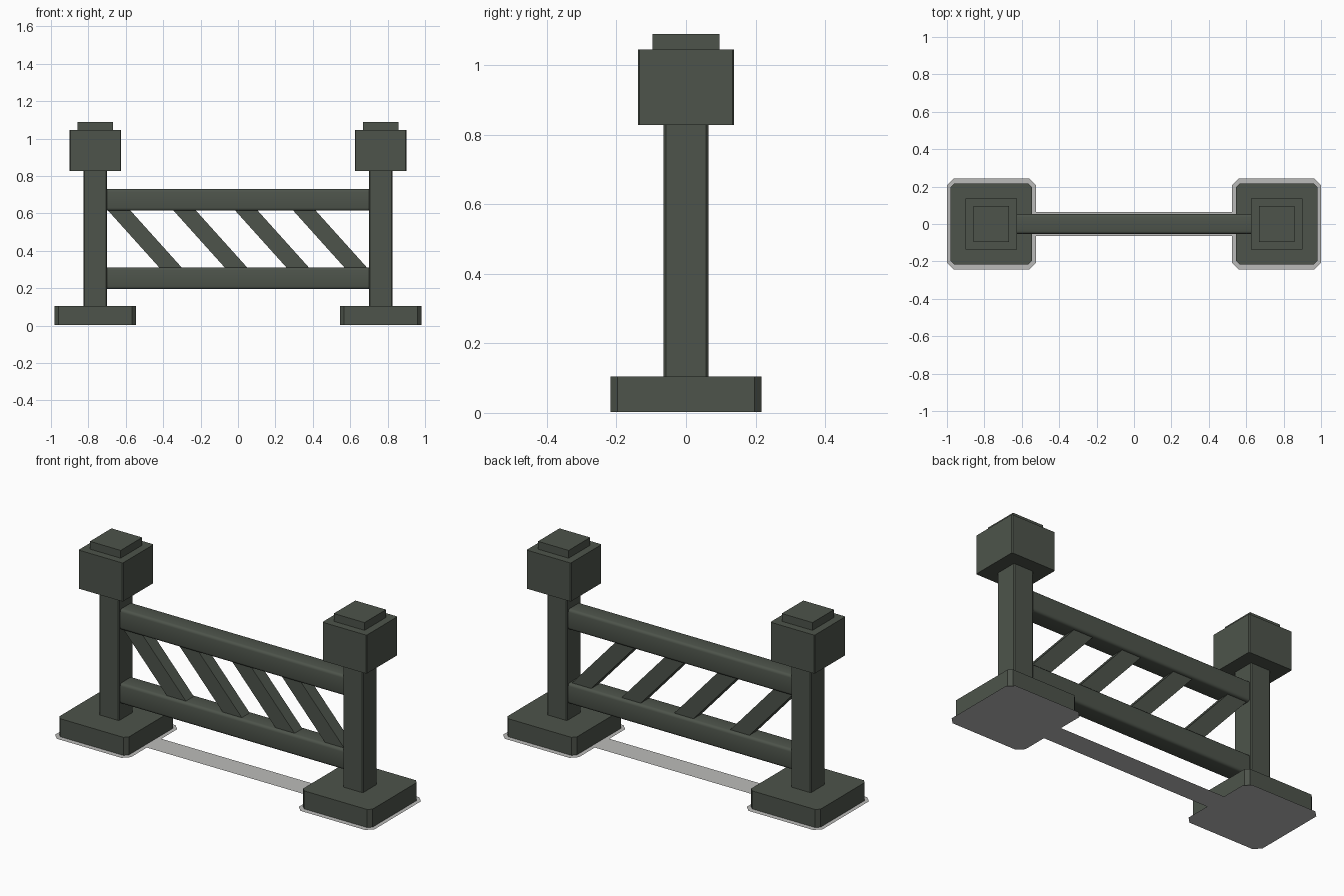
import bpy
import bmesh
import math

cube = bpy.data.objects.get("Cube")
if cube:
    bpy.data.objects.remove(cube)


def make_material(name, rgb):
    mat = bpy.data.materials.new(name)
    mat.use_nodes = True
    color = (*rgb, 1.0)
    mat.diffuse_color = color
    mat.node_tree.nodes["Principled BSDF"].inputs["Base Color"].default_value = color
    return mat


iron = make_material("dark green iron", (0.075, 0.088, 0.07))
concrete = make_material("pale grey footing", (0.5, 0.5, 0.49))


def finish(name, bm, mat, smooth=False):
    bmesh.ops.recalc_face_normals(bm, faces=bm.faces)
    mesh = bpy.data.meshes.new(name)
    bm.to_mesh(mesh)
    bm.free()
    mesh.materials.append(mat)
    obj = bpy.data.objects.new(name, mesh)
    bpy.context.collection.objects.link(obj)
    if smooth:
        bpy.ops.object.select_all(action="DESELECT")
        obj.select_set(True)
        bpy.context.view_layer.objects.active = obj
        bpy.ops.object.shade_smooth_by_angle(angle=math.radians(40))
    return obj


def box(name, center_x, size_x, size_y, z0, z1, bevel=0.0, axis=2, segments=1):
    """Box whose edges along one axis are bevelled."""
    bm = bmesh.new()
    bmesh.ops.create_cube(bm, size=1)
    for v in bm.verts:
        v.co = (center_x + v.co.x * size_x, v.co.y * size_y,
                (z0 + z1) / 2 + v.co.z * (z1 - z0))
    if bevel:
        edges = [e for e in bm.edges
                 if abs((e.verts[0].co - e.verts[1].co).normalized()[axis]) > 0.9]
        bmesh.ops.bevel(bm, geom=edges, offset=bevel, segments=segments,
                        profile=0.5, affect="EDGES")
    return finish(name, bm, iron, segments > 1)


# Posts with chamfered base, square head and top cap
for side, label in ((-1, "right"), (1, "left")):
    x = side * 0.763
    box(label + "_base", x, 0.435, 0.434, 0.003, 0.105, 0.02)
    box(label + "_post", x, 0.126, 0.128, 0.1, 0.83, 0.006)
    box(label + "_post_head", x, 0.277, 0.277, 0.827, 1.045, 0.005)
    box(label + "_post_cap", x, 0.192, 0.192, 1.04, 1.089)

# Horizontal rails with softened long edges
for label, z0 in (("lower", 0.195), ("upper", 0.614)):
    box(label + "_rail", 0, 1.42, 0.106, z0, z0 + 0.116, 0.015, 0, 3)

# Slanted bars, running slightly into both rails
z_top, z_bottom, slope, width, half_depth = 0.63, 0.295, 0.9, 0.12, 0.035
for i, x_top in enumerate((-0.695, -0.345, -0.015, 0.295)):
    bm = bmesh.new()
    start = x_top - (z_top - 0.615) * slope
    end = start + (z_top - z_bottom) * slope
    outline = [(start, z_top), (start + width, z_top),
               (end + width, z_bottom), (end, z_bottom)]
    face = bm.faces.new([bm.verts.new((x, -half_depth, z)) for x, z in outline])
    ext = bmesh.ops.extrude_face_region(bm, geom=[face])
    for v in ext["geom"]:
        if isinstance(v, bmesh.types.BMVert):
            v.co.y = half_depth
    finish("slanted_bar_%d" % (i + 1), bm, iron)

# Flat footing sheet: two chamfered pads joined by a strip
outer, inner, half, cut, strip = 1.0, 0.525, 0.242, 0.035, 0.065
quarter = [(inner, strip), (inner, half - cut), (inner + cut, half),
           (outer - cut, half), (outer, half - cut)]
right_half = quarter + [(x, -y) for x, y in reversed(quarter)]
bm = bmesh.new()
pads = []
for side in (-1, 1):
    verts = [bm.verts.new((side * x, y, 0)) for x, y in right_half]
    bm.faces.new(verts)
    pads.append(verts)
bm.faces.new([pads[0][0], pads[0][-1], pads[1][-1], pads[1][0]])
bmesh.ops.recalc_face_normals(bm, faces=bm.faces)
if sum(f.normal.z for f in bm.faces) < 0:
    bmesh.ops.reverse_faces(bm, faces=bm.faces)
finish("footing_sheet", bm, concrete)
